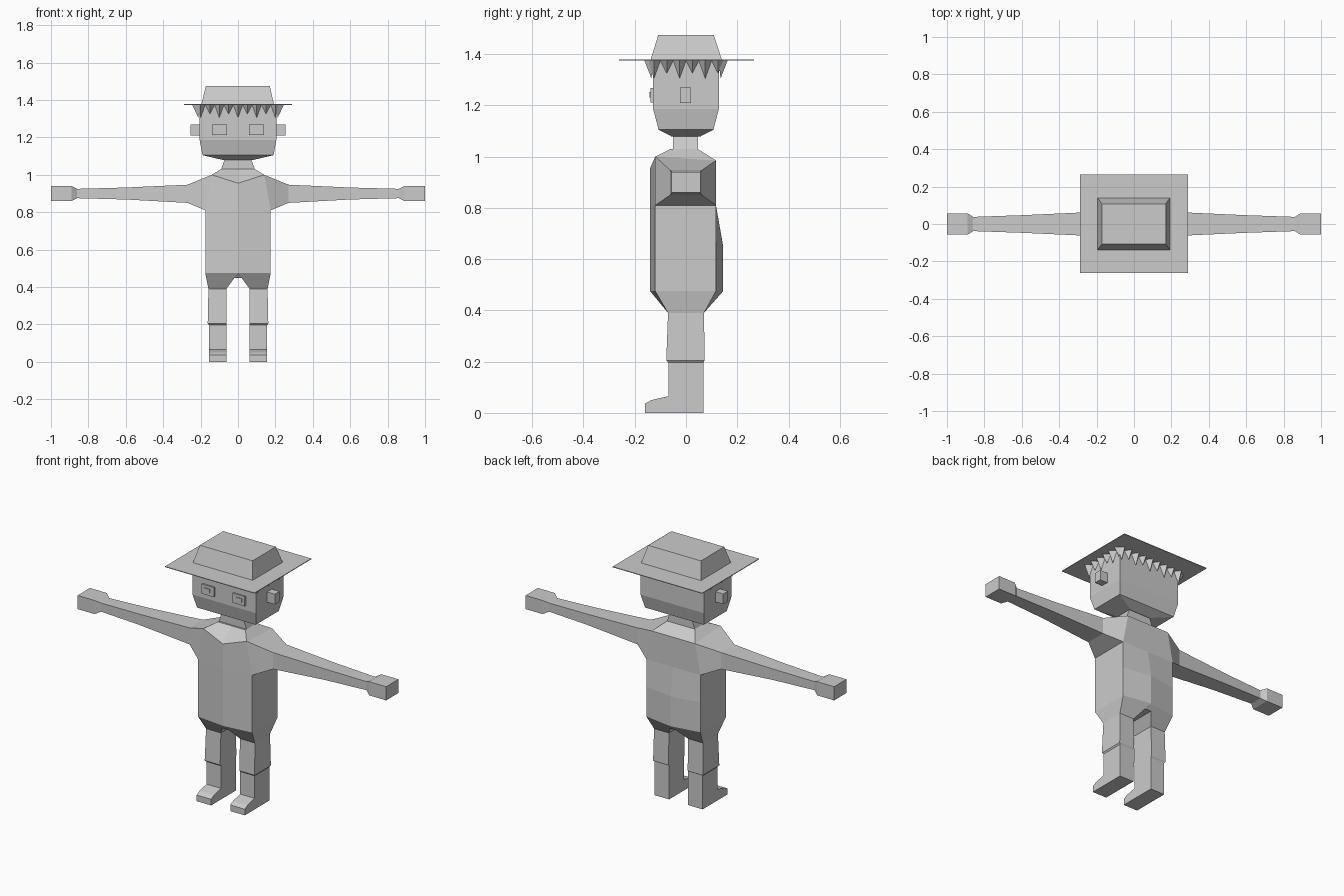
import bpy, bmesh

if "Cube" in bpy.data.objects:
    bpy.data.objects.remove(bpy.data.objects["Cube"])

grey = bpy.data.materials.new("plain grey")
grey.diffuse_color = (0.6, 0.6, 0.6, 1)
grey.use_nodes = True
grey.node_tree.nodes["Principled BSDF"].inputs["Base Color"].default_value = grey.diffuse_color


def loft(name, rings, caps=(True, True), skip=(), mirror=False):
    """Join rings of points with quads; skip holds (ring, side) pairs left open."""
    bm = bmesh.new()
    vs = [[bm.verts.new(p) for p in r] for r in rings]
    n = len(rings[0])
    for i in range(len(vs) - 1):
        for j in range(n):
            if (i, j) not in skip:
                k = (j + 1) % n
                bm.faces.new((vs[i][j], vs[i][k], vs[i + 1][k], vs[i + 1][j]))
    if caps[0]:
        bm.faces.new(vs[0][::-1])
    if caps[1]:
        bm.faces.new(vs[-1])
    return finish(name, bm, mirror)


def finish(name, bm, mirror=False):
    if mirror:
        dup = bmesh.ops.duplicate(bm, geom=bm.verts[:] + bm.edges[:] + bm.faces[:])["geom"]
        for v in dup:
            if isinstance(v, bmesh.types.BMVert):
                v.co.x = -v.co.x
    bmesh.ops.recalc_face_normals(bm, faces=bm.faces[:])
    me = bpy.data.meshes.new(name)
    bm.to_mesh(me)
    bm.free()
    me.materials.append(grey)
    ob = bpy.data.objects.new(name, me)
    bpy.context.collection.objects.link(ob)
    return ob


def rect(x0, x1, y0, y1, z):
    return [(x0, y0, z), (x1, y0, z), (x1, y1, z), (x0, y1, z)]


def box(name, x0, x1, y0, y1, z0, z1, mirror=False):
    return loft(name, [rect(x0, x1, y0, y1, z0), rect(x0, x1, y0, y1, z1)], mirror=mirror)


def hexring(w, f, fc, b, bc, z, zc, zb):
    """Torso section with separate centre points in front and back."""
    return [(-w, f, z), (0, fc, zc), (w, f, z), (w, b, zb), (0, bc, zb), (-w, b, zb)]


# Torso, open where the arms join
loft("torso", [
    hexring(.175, -.12, -.14, .117, .145, .475, .475, .475),
    hexring(.175, -.12, -.14, .117, .145, .65, .65, .65),
    hexring(.175, -.12, -.14, .117, .117, .81, .81, .81),
    hexring(.14, -.12, -.14, .117, .117, 1.0, .955, .985),
    hexring(.09, -.06, -.06, .045, .045, 1.03, 1.03, 1.03),
], caps=(False, True), skip={(2, 2), (2, 5)})

# Arms with hands
def arm_ring(x, y, z0, z1):
    return [(x, -y, z0), (x, y, z0), (x, y, z1), (x, -y, z1)]

loft("arm", [
    [(.175, -.12, .81), (.175, .117, .81), (.14, .117, .985), (.14, -.12, 1.0)],
    arm_ring(.27, .062, .85, .947),
    arm_ring(.60, .047, .868, .932),
    arm_ring(.86, .038, .875, .925),
    arm_ring(.89, .057, .86, .94),
    arm_ring(1.0, .057, .86, .94),
], caps=(False, True), mirror=True)

# Hips narrowing into the legs, and the crotch between them
loft("hip", [
    [(0, -.14, .475), (.175, -.12, .475), (.175, .117, .475), (0, .145, .475)],
    rect(.062, .158, -.07, .07, .39),
], caps=(False, False), mirror=True)
loft("crotch", [
    [(0, -.14, .475), (.02, -.117, .447), (-.02, -.117, .447)],
    [(0, .145, .475), (.02, .12, .447), (-.02, .12, .447)],
])

# Legs with a trouser edge at the knee
loft("leg", [
    rect(.062, .158, -.07, .07, .39),
    rect(.062, .162, -.077, .073, .205),
    rect(.062, .156, -.069, .068, .197),
    rect(.062, .156, -.069, .068, .065),
], caps=(False, False), mirror=True)

# Feet from a side profile
foot = [(.068, .065), (-.069, .065), (-.135, .05), (-.16, .036), (-.16, 0), (.068, 0)]
loft("foot", [[(x, y, z) for y, z in foot] for x in (.062, .156)], mirror=True)

# Neck
loft("neck", [rect(-.09, .09, -.05, .047, 1.03), rect(-.07, .07, -.05, .047, 1.085)],
     caps=(False, False))

# Head
loft("head", [
    rect(-.075, .075, -.055, .055, 1.078),
    rect(-.19, .19, -.107, .107, 1.105),
    rect(-.205, .205, -.128, .128, 1.185),
    rect(-.205, .205, -.128, .128, 1.375),
])
box("ear", .2, .255, -.024, .02, 1.21, 1.27, mirror=True)
box("eye", .06, .14, -.138, -.127, 1.212, 1.268, mirror=True)
box("pupil", .085, .122, -.142, -.137, 1.23, 1.252, mirror=True)

# Hair fringe: spikes hanging around the head under the brim
bm = bmesh.new()
def spikes(count, half, inner, outer, along_x):
    step = 2 * half / count
    for s in (-1, 1):
        for i in range(count):
            c = -half + step * (i + .5)
            tip_z = 1.305 if i % 2 == 0 else 1.325
            pts = [(c - step / 2, inner, 1.374), (c + step / 2, inner, 1.374),
                   (c, outer, 1.374), (c, inner + .008, tip_z)]
            v = [bm.verts.new((a, s * d, z) if along_x else (s * d, a, z)) for a, d, z in pts]
            for f in ((0, 1, 2), (0, 1, 3), (1, 2, 3), (2, 0, 3)):
                bm.faces.new([v[k] for k in f])

spikes(9, .225, .127, .162, True)
spikes(6, .15, .204, .245, False)
finish("hair", bm)

# Hat
box("hat_brim", -.29, .29, -.262, .265, 1.374, 1.378)
loft("hat_crown", [rect(-.195, .192, -.138, .14, 1.378), rect(-.172, .17, -.108, .108, 1.475)],
     caps=(False, True))
